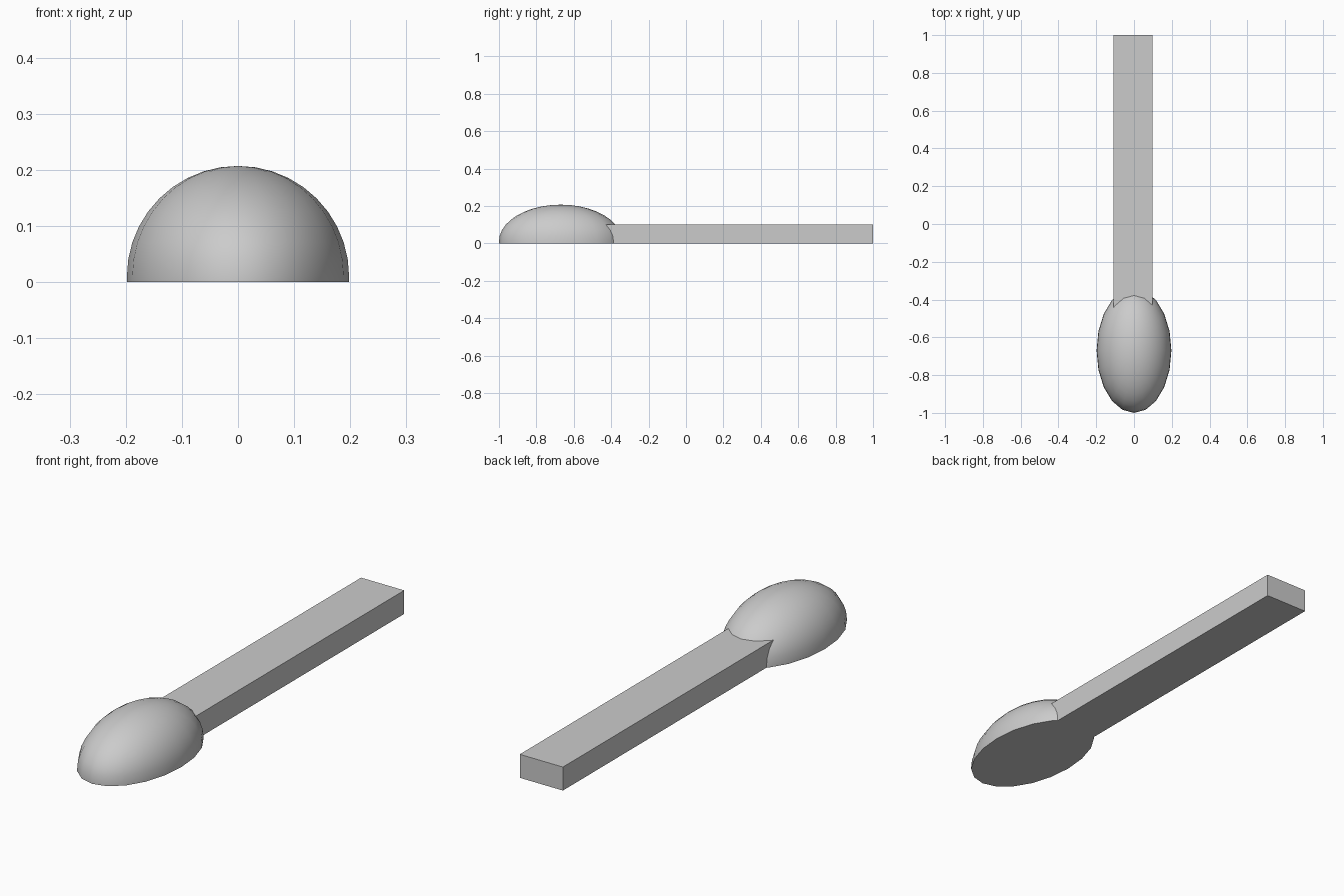
import bpy, bmesh, math
from mathutils import Matrix, Vector

if "Cube" in bpy.data.objects:
    bpy.data.objects.remove(bpy.data.objects["Cube"])


def make_object(name, bm):
    bmesh.ops.recalc_face_normals(bm, faces=bm.faces)
    mesh = bpy.data.meshes.new(name)
    bm.to_mesh(mesh)
    bm.free()
    ob = bpy.data.objects.new(name, mesh)
    bpy.context.collection.objects.link(ob)
    return ob


# Head: upper half of a 20-sided ellipsoid on a thin straight rim
RIM = 0.01
bm = bmesh.new()
bmesh.ops.create_uvsphere(bm, u_segments=20, v_segments=20, radius=1)
below = [v for v in bm.verts if v.co.z < -0.01]
bmesh.ops.delete(bm, geom=below, context='VERTS')
bmesh.ops.transform(bm, verts=bm.verts, matrix=Matrix.Translation((0, -0.67, RIM))
                    @ Matrix.Diagonal((0.198, 0.33, 0.197, 1)))
border = [e for e in bm.edges if e.is_boundary]
rim = bmesh.ops.extrude_edge_only(bm, edges=border)["geom"]
for v in rim:
    if isinstance(v, bmesh.types.BMVert):
        v.co.z = 0
bmesh.ops.holes_fill(bm, edges=[e for e in bm.edges if e.is_boundary], sides=0)
head = make_object("head", bm)
bpy.context.view_layer.objects.active = head
head.select_set(True)
bpy.ops.object.shade_smooth_by_angle(angle=math.radians(40))

# Handle: flat bar running back from inside the head
bm = bmesh.new()
bmesh.ops.create_cube(bm, size=1)
lo, hi = Vector((-0.109, -0.5, 0)), Vector((0.098, 1, 0.102))
bmesh.ops.transform(bm, verts=bm.verts, matrix=Matrix.Translation((lo + hi) / 2)
                    @ Matrix.Diagonal((*(hi - lo), 1)))
make_object("handle", bm)
